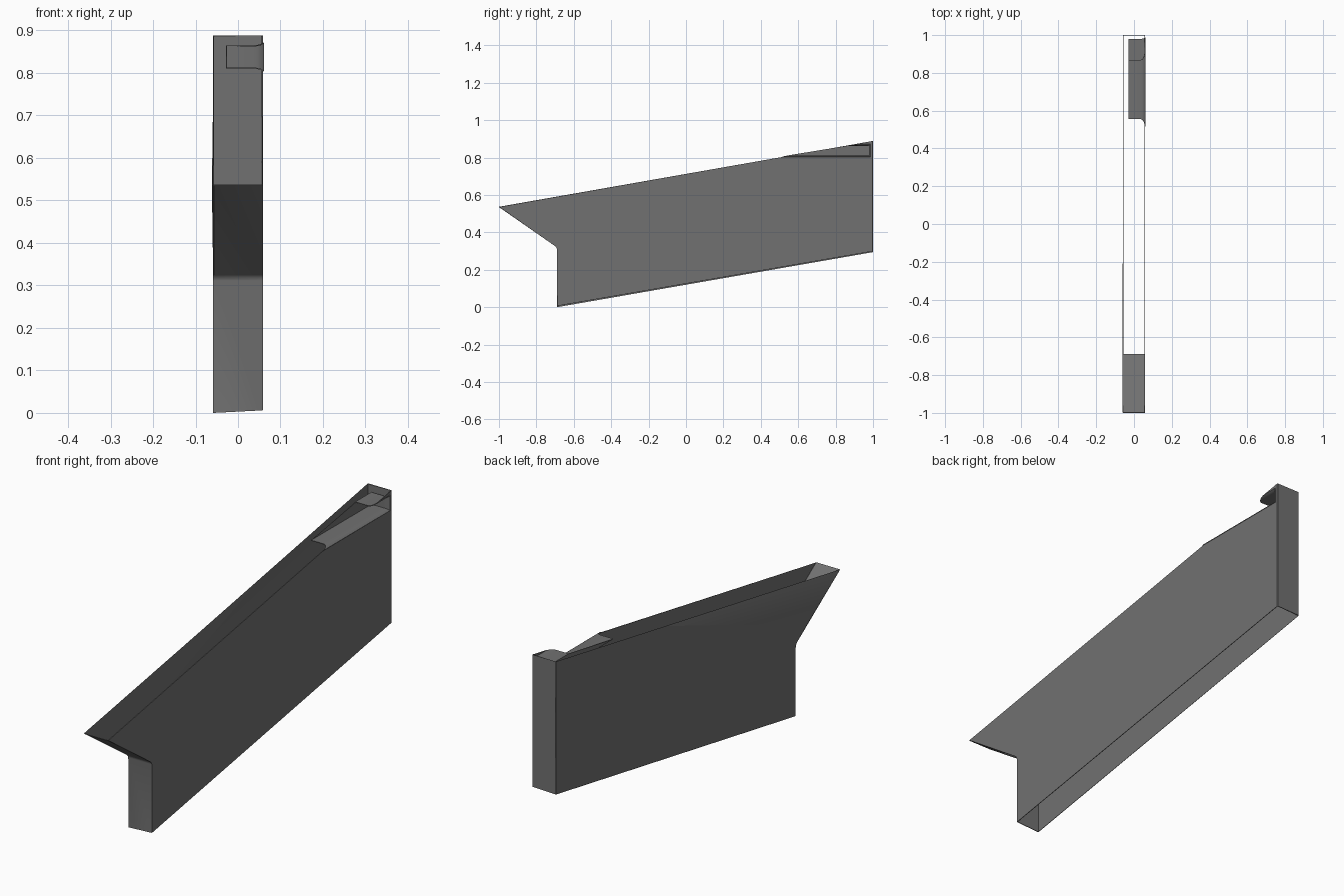
import bpy, bmesh

if "Cube" in bpy.data.objects:
    bpy.data.objects.remove(bpy.data.objects["Cube"])

W = 0.0585                                   # half width
top = lambda y: 0.535 + 0.1768 * (y + 1)     # sloping upper rim height
y_at = lambda z: (z - 0.535) / 0.1768 - 1    # where the rim reaches a height

grey = bpy.data.materials.new("dark_grey")
grey.diffuse_color = (0.165, 0.165, 0.165, 1)
grey.use_nodes = True
grey.node_tree.nodes["Principled BSDF"].inputs["Base Color"].default_value = grey.diffuse_color


def finish(bm, name, thickness):
    bmesh.ops.remove_doubles(bm, verts=bm.verts, dist=1e-5)
    bmesh.ops.recalc_face_normals(bm, faces=bm.faces)
    me = bpy.data.meshes.new(name)
    bm.to_mesh(me)
    bm.free()
    me.materials.append(grey)
    ob = bpy.data.objects.new(name, me)
    bpy.context.collection.objects.link(ob)
    bpy.context.view_layer.objects.active = ob
    ob.select_set(True)
    # Thin sheet, applied so that the rim edges are shaded sharp
    mod = ob.modifiers.new("sheet", 'SOLIDIFY')
    mod.thickness, mod.offset = thickness, -1
    bpy.ops.object.modifier_apply(modifier=mod.name)
    bpy.ops.object.shade_smooth_by_angle(angle=0.6)
    ob.select_set(False)


# Section of the recess at a given flare: floor, end and ceiling outline
def recess(x, f):
    lo, hi, end = 0.810 - f, 0.865 + f, 0.98 + f
    return [(x, y_at(lo), lo), (x, end, lo), (x, end, hi), (x, y_at(hi), hi)]


# Sheet shell, open along the sloping top and bottom
bm = bmesh.new()
front = [(-1, top(-1)), (-0.698, 0.325), (-0.691, 0.319), (-0.69, 0.311)]
left = [bm.verts.new((-W, y, z)) for y, z in front + [(-0.69, 0), (1, 0.296), (1, top(1))]]
right = [bm.verts.new((W, y, z)) for y, z in front + [(-0.69, 0.006), (1, 0.299), (1, top(1))]]
rim = [bm.verts.new(p) for p in recess(W, 0.007)]
bm.faces.new(left)
bm.faces.new(right + rim[::-1])
for i in (0, 1, 2, 3, 5):
    bm.faces.new((left[i], left[i + 1], right[i + 1], right[i]))
# Small folds on the long edges of the front and back strips
folds = [bm.edges.get((s[i], s[i + 1])) for s in (left, right) for i in (0, 1, 2, 3, 5)]
bmesh.ops.bevel(bm, geom=folds, offset=0.002, segments=1, profile=0.5, affect='EDGES')
finish(bm, "sheet_shell", 0.003)

# Recessed grip pocket with a flared lip, sunk in the right wall
bm = bmesh.new()
rings = [[bm.verts.new(p) for p in recess(x, f)]
         for x, f in ((-0.028, 0), (0.036, 0), (0.046, 0.001), (0.053, 0.003), (W, 0.007))]
bm.faces.new(rings[0])
for a, b in zip(rings, rings[1:]):
    for i in range(3):
        bm.faces.new((a[i], a[i + 1], b[i + 1], b[i]))
finish(bm, "grip_pocket", 0.003)
